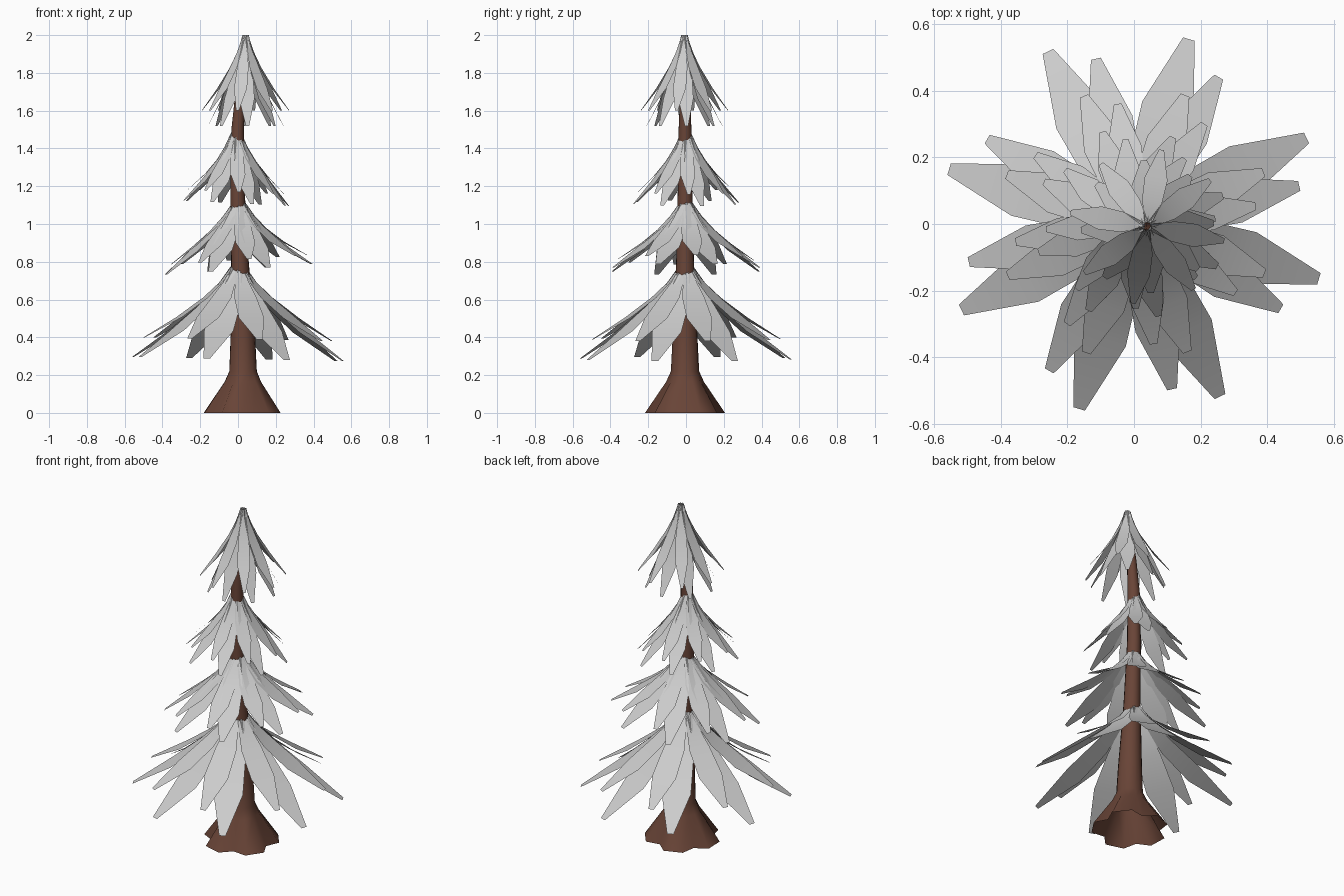
import bpy, bmesh
from math import sin, cos, radians

if "Cube" in bpy.data.objects:
    bpy.data.objects.remove(bpy.data.objects["Cube"])


def finish(name, bm, material=None, angle=40):
    mesh = bpy.data.meshes.new(name)
    bm.to_mesh(mesh)
    bm.free()
    obj = bpy.data.objects.new(name, mesh)
    bpy.context.collection.objects.link(obj)
    if material:
        mesh.materials.append(material)
    bpy.ops.object.select_all(action='DESELECT')
    obj.select_set(True)
    bpy.context.view_layer.objects.active = obj
    bpy.ops.object.shade_smooth_by_angle(angle=radians(angle))
    return obj


bark = bpy.data.materials.new("bark")
bark.diffuse_color = (0.14, 0.058, 0.038, 1)
bark.use_nodes = True
bark.node_tree.nodes["Principled BSDF"].inputs["Base Color"].default_value = bark.diffuse_color

# Trunk: lofted rings (z, centre x, radius, valley depth), five flared roots
rings = [(0, .025, .212, .24), (.165, .027, .100, .1),
         (.22, .027, .075, .03), (.4, .025, .066, 0), (.8, .01, .047, 0),
         (1.2, -.004, .038, 0), (1.5, -.002, .034, 0), (1.7, .012, .026, 0),
         (1.95, .038, .012, 0)]
bm = bmesh.new()
loops = []
for z, cx, radius, depth in rings:
    loop = []
    for k in range(5):
        for off, valley in ((-15, 0), (15, 0), (36, 1)):
            a = radians(-34 + 72 * k + off)
            r = radius * (1 - depth * valley)
            loop.append(bm.verts.new((cx + r * cos(a), -.005 + r * sin(a), z)))
    loops.append(loop)
for low, high in zip(loops, loops[1:]):
    for i in range(15):
        j = (i + 1) % 15
        bm.faces.new((low[i], low[j], high[j], high[i]))
finish("trunk", bm, bark, 85)

# Blade profile: fraction of reach, fraction of drop, fraction of half width
BLADE = [(0, 0, .3), (.13, .21, .55), (.3, .42, .88), (.6, .7, 1), (1, 1, .22)]


def add_blade(bm, cx, cy, angle, r0, r1, z0, z1, half, tilt):
    ca, sa = cos(angle), sin(angle)
    prev = None
    for fr, fz, fw in BLADE:
        r = r0 + (r1 - r0) * fr
        z = z0 + (z1 - z0) * fz + tilt * fr * r * ca
        w = half * fw
        pair = [bm.verts.new((cx + r * ca - s * w * sa, cy + r * sa + s * w * ca, z))
                for s in (-1, 1)]
        if prev:
            bm.faces.new((prev[0], pair[0], pair[1], prev[1]))
        prev = pair


# Tiers: centre x, y, base radius, top z, long blade (reach, tip z),
# short blade (reach, tip z), half width, turn, sideways tilt
tiers = {
    "lower_branches": (0, 0, .032, .775, (.58, .285), (.51, .39), .081, 26.5, -.02),
    "middle_branches": (.005, 0, .028, 1.115, (.415, .76), (.365, .81), .062, 22, .07),
    "upper_branches": (-.01, 0, .022, 1.485, (.29, 1.11), (.255, 1.17), .046, 17, -.05),
    "crown_branches": (.04, -.008, .012, 2.0, (.20, 1.52), (.235, 1.60), .041, 3, 0),
}
for name, (cx, cy, r0, top, long, short, half, turn, tilt) in tiers.items():
    bm = bmesh.new()
    for k in range(8):
        a = radians(turn + 45 * k + 2 * (k % 2))
        # drooping blade, with a raised one beside it
        add_blade(bm, cx, cy, a, r0, long[0], top, long[1], half, tilt)
        add_blade(bm, cx, cy, a - radians(13.5), r0, short[0], top - .006,
                  short[1], half * .85, tilt)
    finish(name, bm)
